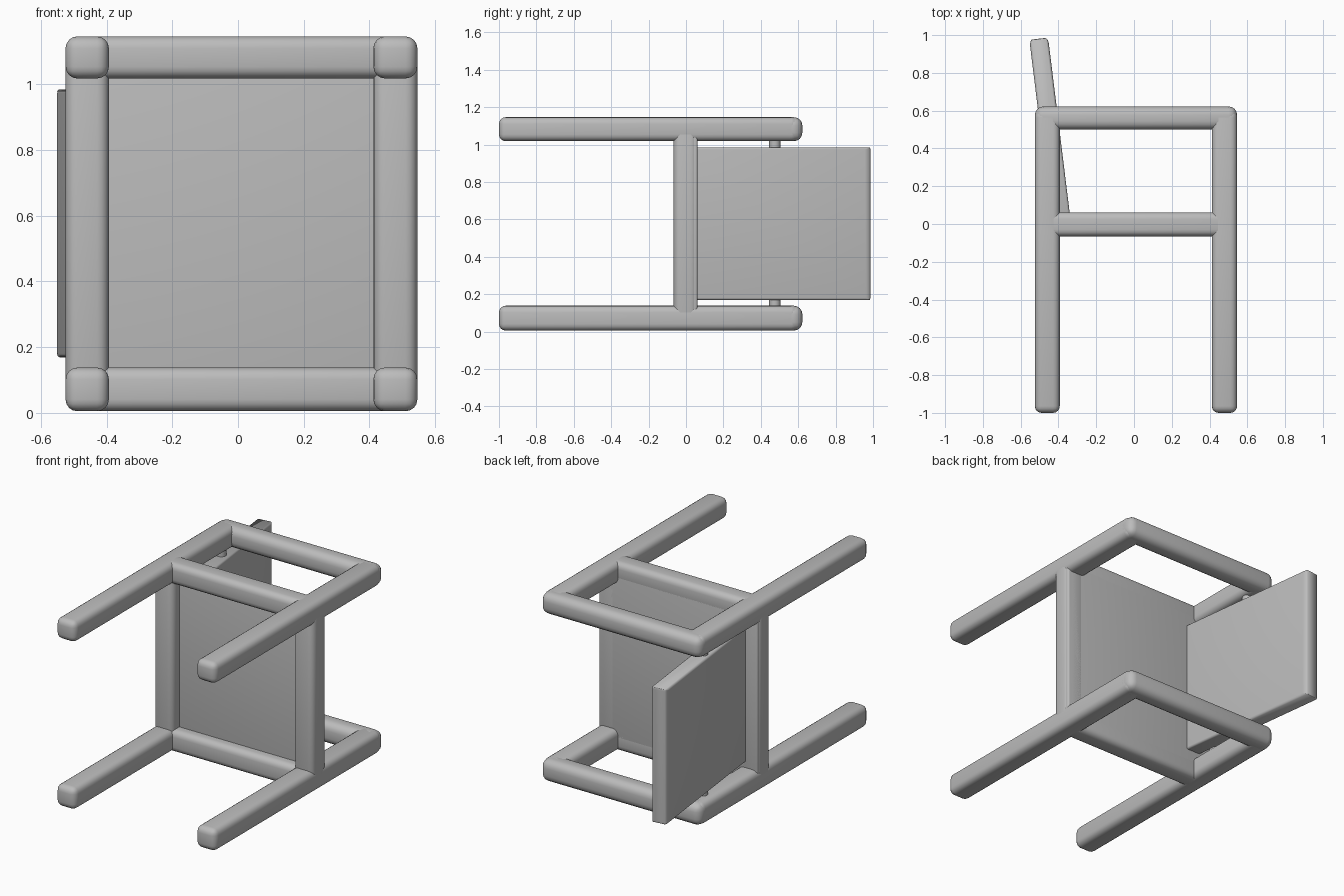
import bpy, math
from mathutils import Matrix

if "Cube" in bpy.data.objects:
    bpy.data.objects.remove(bpy.data.objects["Cube"])

grey = bpy.data.materials.new("plain grey")
grey.diffuse_color = (0.5, 0.5, 0.5, 1)
grey.use_nodes = True
grey.node_tree.nodes["Principled BSDF"].inputs["Base Color"].default_value = grey.diffuse_color


def finish(ob, name):
    ob.name = name
    ob.data.materials.append(grey)
    bpy.ops.object.shade_smooth_by_angle(angle=math.radians(40))
    return ob


def bar(name, x, y, z, r):
    """Rounded box from (min, max) pairs."""
    lo, hi = zip(x, y, z)
    bpy.ops.mesh.primitive_cube_add(size=1)
    ob = bpy.context.object
    ob.data.transform(Matrix.Diagonal([b - a for a, b in zip(lo, hi)] + [1]))
    ob.location = [(a + b) / 2 for a, b in zip(lo, hi)]
    bev = ob.modifiers.new("rounding", 'BEVEL')
    bev.width, bev.segments = r, 4
    bpy.ops.object.modifier_apply(modifier=bev.name)
    return finish(ob, name)


sides_x = {"left": (-0.525, -0.393), "right": (0.412, 0.546)}
frames_z = {"lower": (0.005, 0.138), "upper": (1.018, 1.146)}

# Two side frames: long legs, a rounded end bar and a middle bar
for level, z in frames_z.items():
    for side, x in sides_x.items():
        bar(f"{level}_{side}_leg", x, (-1.0, 0.6), z, 0.036)
    bar(f"{level}_end_bar", (-0.525, 0.546), (0.5, 0.622), z, 0.045)
    bar(f"{level}_middle_bar", (-0.46, 0.48), (-0.066, 0.062), z, 0.036)

# Posts joining the frames around the seat
for side, x in sides_x.items():
    bar(f"{side}_seat_rail", x, (-0.066, 0.062), (0.06, 1.09), 0.036)

# Seat panel, flush with the rails at the rear
bar("seat_panel", (-0.52, 0.541), (0.0, 0.062), (0.08, 1.07), 0.012)

# Leaning backrest
lean = math.atan2(0.117, 0.95)
back = bar("backrest", (-0.05, 0.05), (-0.485, 0.485), (-0.408, 0.408), 0.012)
back.rotation_euler.z = lean
back.location = (-0.447, 0.515, 0.577)
# Round the far edge of the backrest into a half cylinder
for v in back.data.vertices:
    if v.co.y > 0.4:
        v.co.y = 0.44 + math.sqrt(max(0, 0.05 ** 2 - v.co.x ** 2)) * 0.9 - (0.485 - v.co.y) * 0.2

# Small pegs holding the backrest between the frames
for level, z in (("lower", 0.15), ("upper", 1.0)):
    bpy.ops.mesh.primitive_cylinder_add(vertices=16, radius=0.03, depth=0.07,
                                        location=(-0.445, 0.475, z))
    finish(bpy.context.object, f"{level}_peg")
